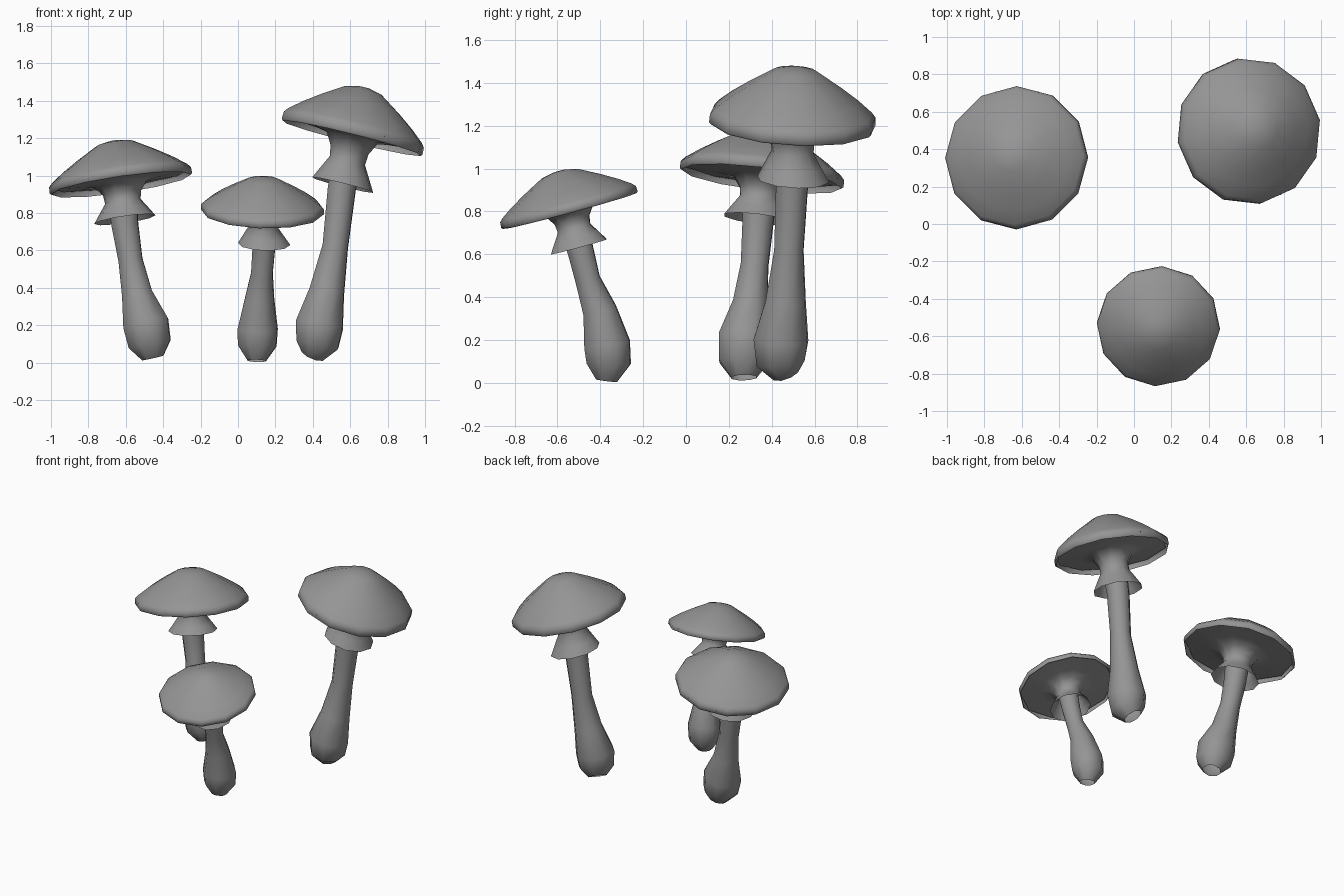
import bpy, bmesh
from math import radians, pi, cos, sin
from mathutils import Vector

cube = bpy.data.objects.get("Cube")
if cube:
    bpy.data.objects.remove(cube, do_unlink=True)

grey = bpy.data.materials.new("mushroom grey")
grey.use_nodes = True
colour = (0.3, 0.3, 0.3, 1)
grey.diffuse_color = colour
grey.node_tree.nodes["Principled BSDF"].inputs["Base Color"].default_value = colour
UP = Vector((0, 0, 1))


def loft(name, rings, sides, phase=0, fill_top=False, angle=60):
    """Skin a row of (centre, normal, radius) rings, open at the bottom."""
    bm = bmesh.new()
    loops = []
    for centre, normal, radius in rings:
        turn = UP.rotation_difference(Vector(normal))
        loop = []
        for i in range(sides):
            a = phase + 2 * pi * i / sides
            loop.append(bm.verts.new(Vector(centre) + turn @ Vector((radius * cos(a), radius * sin(a), 0))))
        loops.append(loop)
    for low, high in zip(loops, loops[1:]):
        for i in range(sides):
            j = (i + 1) % sides
            bm.faces.new((low[i], low[j], high[j], high[i]))
    if fill_top:
        bm.faces.new(loops[-1])
    mesh = bpy.data.meshes.new(name)
    bm.to_mesh(mesh)
    bm.free()
    mesh.materials.append(grey)
    ob = bpy.data.objects.new(name, mesh)
    bpy.context.collection.objects.link(ob)
    bpy.ops.object.select_all(action='DESELECT')
    ob.select_set(True)
    bpy.context.view_layer.objects.active = ob
    bpy.ops.object.shade_smooth_by_angle(angle=radians(angle))


# Cap section: upright rim and dome (share of radius, share of height)
CAP = [(.98, 0), (1, .03), (.995, .17), (.95, .25), (.78, .45),
       (.56, .67), (.26, .94), (.08, 1)]
# Underside, spreading from the collar to the inside of the rim
GILLS = [(.36, .01), (.55, .06), (.97, .12)]
# Collar section: hem, waist and flare (share of the way to the cap, share of radius)
COLLAR = [(0, 1), (.25, .8), (.52, .58), (.75, .62)]


def mushroom(name, cap_at, cap_r, cap_h, lean, phase, skirt_at, skirt_r, stem):
    axis = Vector(lean).normalized()
    cap_at, skirt_at = Vector(cap_at), Vector(skirt_at)

    def cap_rings(section):
        return [(cap_at + axis * h * cap_h, axis, r * cap_r) for r, h in section]

    loft(name + "_cap", cap_rings(CAP), 12, radians(phase), fill_top=True)

    # Collar and gills in one flaring sheet
    collar = [(skirt_at.lerp(cap_at, t), axis, r * skirt_r) for t, r in COLLAR]
    loft(name + "_collar_and_gills", collar + cap_rings(GILLS), 10, radians(phase))

    # Bulbous hollow stem, each ring square to its path
    path = [Vector(p[:3]) for p in stem] + [skirt_at.lerp(cap_at, .55)]
    radii = [p[3] for p in stem] + [skirt_r * .5]
    rings = []
    for i, p in enumerate(path):
        tangent = path[min(i + 1, len(path) - 1)] - path[max(i - 1, 0)]
        rings.append((p, tangent.normalized(), radii[i]))
    loft(name + "_stem", rings, 8, radians(20))


mushroom("right_mushroom", (-.625, .352, .952), .385, .238, (-.145, .12, 1), 0,
         (-.605, .335, .765), .165,
         [(-.455, .27, .025, .062), (-.472, .268, .1, .122), (-.493, .275, .21, .131),
          (-.54, .3, .37, .087), (-.575, .32, .55, .069), (-.605, .335, .74, .077)])

mushroom("front_mushroom", (.13, -.542, .802), .33, .193, (.03, -.27, 1), -3,
         (.14, -.5, .635), .14,
         [(.1, -.37, .01, .052), (.103, -.36, .09, .11), (.105, -.368, .18, .115),
          (.115, -.403, .34, .084), (.128, -.458, .48, .062), (.138, -.49, .61, .065)])

mushroom("left_mushroom", (.608, .495, 1.2), .393, .28, (.25, .06, 1), 9,
         (.56, .5, .95), .17,
         [(.4, .465, .04, .065), (.425, .443, .1, .122), (.435, .443, .2, .136),
          (.475, .465, .38, .1), (.52, .48, .62, .073), (.555, .495, .93, .08)])
